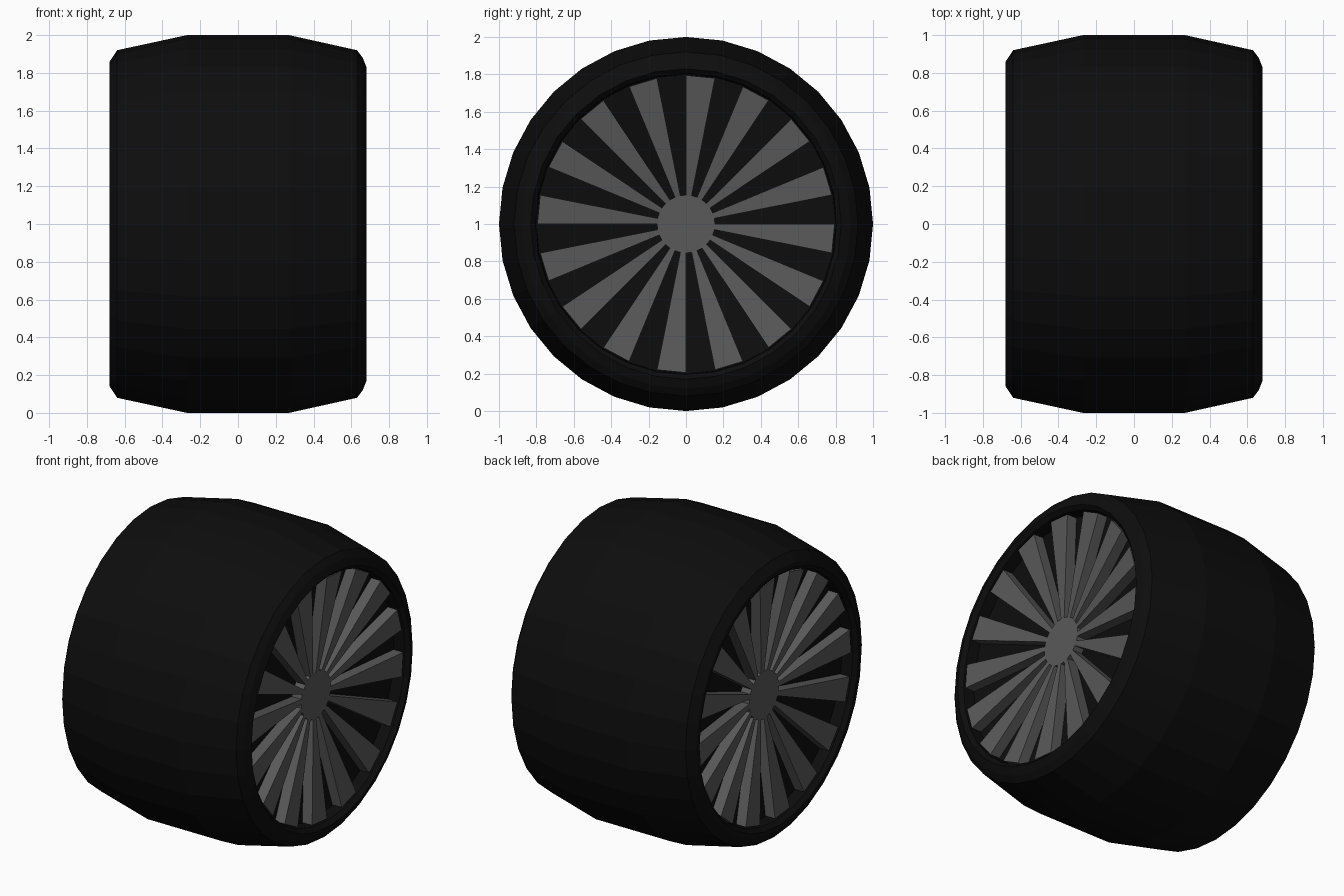
import bpy, bmesh
from math import sin, cos, pi

if "Cube" in bpy.data.objects:
    bpy.data.objects.remove(bpy.data.objects["Cube"])

N = 32                      # sides of every round part
STEP = 2 * pi / N


def material(name, v):
    m = bpy.data.materials.new(name)
    m.diffuse_color = (v, v, v, 1)
    m.use_nodes = True
    m.node_tree.nodes["Principled BSDF"].inputs["Base Color"].default_value = m.diffuse_color
    return m


black = material("rubber_black", 0.004)
grey = material("metal_grey", 0.1)


def finish(name, bm, mat):
    bmesh.ops.remove_doubles(bm, verts=bm.verts, dist=1e-5)
    bmesh.ops.recalc_face_normals(bm, faces=bm.faces)
    me = bpy.data.meshes.new(name)
    bm.to_mesh(me)
    bm.free()
    me.materials.append(mat)
    ob = bpy.data.objects.new(name, me)
    bpy.context.collection.objects.link(ob)
    return ob


def point(x, r, i):
    """Position on the wheel: along the axle, radius, step clockwise from the top."""
    return (x, r * sin(i * STEP), 1 + r * cos(i * STEP))


def lathe(name, profile, mat):
    """Spin a list of (x, radius) points around the axle."""
    bm = bmesh.new()
    rings = [[bm.verts.new(point(x, r, i)) for i in range(N)] for x, r in profile]
    for a, b in zip(rings, rings[1:]):
        for i in range(N):
            j = (i + 1) % N
            bm.faces.new((a[i], a[j], b[j], b[i]))
    bm.faces.new(rings[0])
    bm.faces.new(rings[-1])
    return finish(name, bm, mat)


# Tyre with rounded shoulders, side lips and dished dark wheel faces
dish = [(0.50, 0.15), (0.58, 0.80), (0.655, 0.805)]
left = [(-x, r) for x, r in dish]
lathe("tyre", left + [(-0.68, 0.83), (-0.68, 0.86), (-0.64, 0.92), (-0.27, 1.0),
                      (0.27, 1.0), (0.63, 0.92), (0.66, 0.88), (0.68, 0.83)]
      + dish[::-1], black)

for side, s in (("right", 1), ("left", -1)):
    # Hub disc
    lathe(side + "_hub", [(s * 0.50, 0.155), (s * 0.57, 0.155)], grey)
    # Sixteen wedge spokes, sloping outward from hub to rim
    bm = bmesh.new()
    for i in range(0, N, 2):
        front, back = ([bm.verts.new(point(s * (x - d), r, k)) for x, r, k in
                        ((0.57, 0.15, i), (0.65, 0.795, i),
                         (0.65, 0.795, i + 1), (0.57, 0.15, i + 1))]
                       for d in (0, 0.07))
        bm.faces.new(front)
        bm.faces.new(back[::-1])
        for a in range(4):
            b = (a + 1) % 4
            bm.faces.new((front[b], front[a], back[a], back[b]))
    finish(side + "_spokes", bm, grey)
